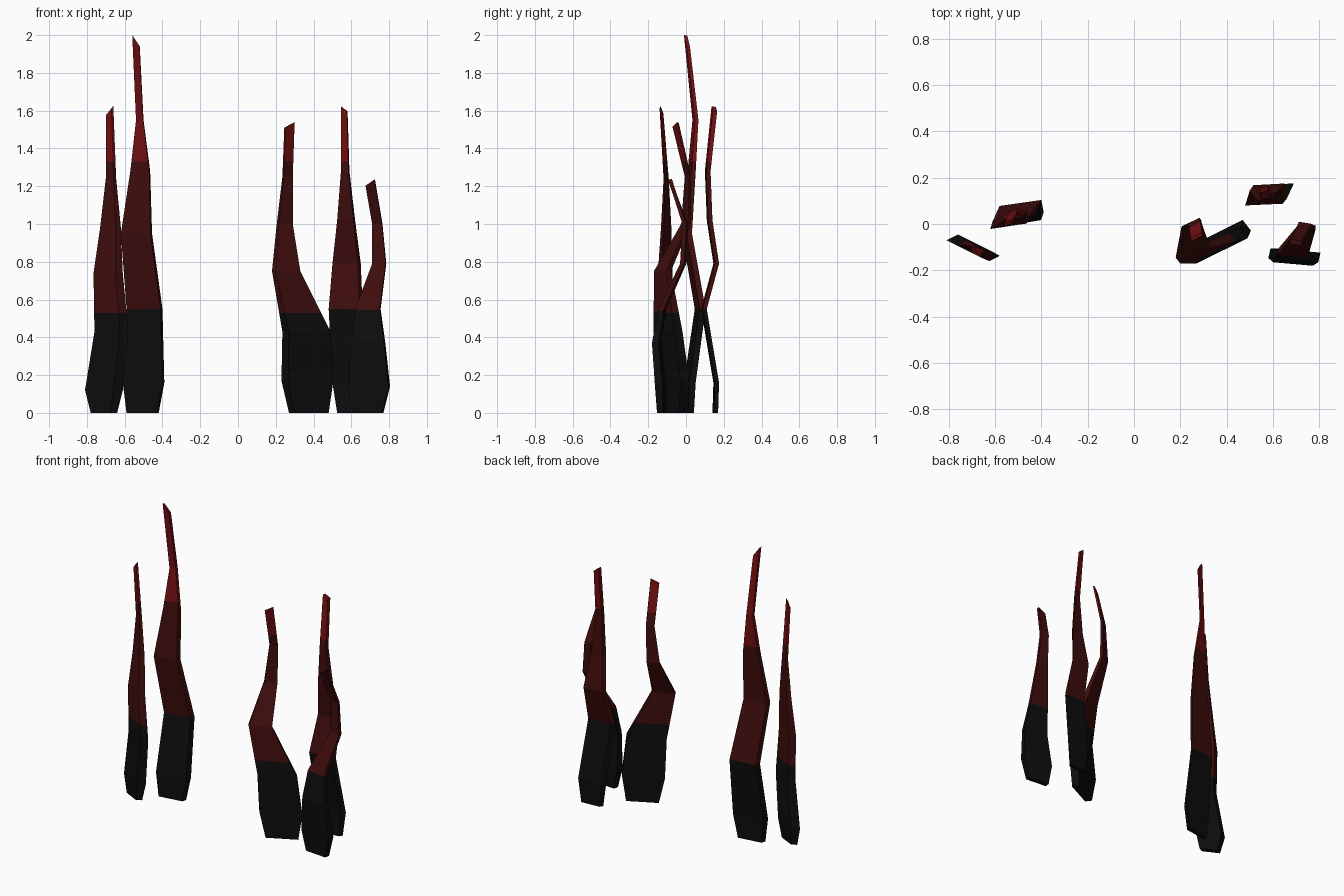
import bpy
import bmesh
from mathutils import Vector

default_cube = bpy.data.objects.get("Cube")
if default_cube:
    bpy.data.objects.remove(default_cube, do_unlink=True)


def make_material(name, red, green, blue):
    material = bpy.data.materials.new(name)
    material.use_nodes = True
    colour = (red, green, blue, 1)
    material.diffuse_color = colour
    material.node_tree.nodes["Principled BSDF"].inputs["Base Color"].default_value = colour
    return material


materials = [
    make_material("charred black", .004, .004, .004),
    make_material("dark red", .05, .004, .004),
    make_material("bright red", .17, .005, .006),
]
UPPER_BAND = 1.33


def unit_section(skew, share, rising):
    """Parallelogram filling a unit square centred on the origin."""
    along = Vector((1 - abs(skew), (1 - share) * (1 if rising else -1)))
    across = Vector((skew, share))
    start = -(along + across) / 2
    return [start, start + along, start + along + across, start + across]


def make_blade(name, section, depth, lower_band, tip_tilt, stations):
    """Loft the section through stations of (z, left x, right x, y)."""
    bm = bmesh.new()
    rings = []
    for z, x_min, x_max, y in stations:
        width = x_max - x_min
        tilt = tip_tilt if z == stations[-1][0] else 0
        rings.append([
            bm.verts.new(((x_min + x_max) / 2 + p.x * width,
                          y + p.y * depth(width),
                          z + p.x * tilt))
            for p in section])
    for low, high in zip(rings, rings[1:]):
        for i in range(len(low)):
            j = (i + 1) % len(low)
            bm.faces.new((low[i], low[j], high[j], high[i]))
    bm.faces.new(reversed(rings[0]))
    bm.faces.new(rings[-1])

    # Cut the colour bands and colour the faces by height
    for height in (lower_band, UPPER_BAND):
        bmesh.ops.bisect_plane(bm, geom=bm.verts[:] + bm.edges[:] + bm.faces[:],
                               plane_co=(0, 0, height), plane_no=(0, 0, 1))
    bmesh.ops.recalc_face_normals(bm, faces=bm.faces[:])
    for face in bm.faces:
        z = face.calc_center_median().z
        face.material_index = (z > lower_band) + (z > UPPER_BAND)

    mesh = bpy.data.meshes.new(name)
    bm.to_mesh(mesh)
    bm.free()
    for material in materials:
        mesh.materials.append(material)
    blade = bpy.data.objects.new(name, mesh)
    bpy.context.collection.objects.link(blade)
    return blade


# Short blade at the far right
make_blade("outer_right_blade", unit_section(.25, .25, False),
           lambda width: width * .5, .53, .05, [
    (0, -.78, -.64, -.1),
    (.12, -.81, -.61, -.095),
    (.43, -.76, -.58, -.115),
    (.74, -.765, -.61, -.11),
    (.98, -.73, -.62, -.105),
    (1.24, -.7, -.645, -.105),
    (1.6, -.7, -.66, -.13),
])

# Tallest blade
make_blade("tall_blade", unit_section(.05, .55, True),
           lambda width: .025 + width * .17, .55, -.06, [
    (0, -.59, -.42, .015),
    (.16, -.61, -.39, .02),
    (.55, -.59, -.4, .075),
    (.95, -.62, -.455, .005),
    (1.28, -.57, -.465, .03),
    (1.55, -.54, -.5, .05),
    (1.97, -.56, -.52, .005),
])

# Broad leaning blade on the inner left
make_blade("broad_blade", unit_section(-.13, .28, True),
           lambda width: width * .6, .53, .03, [
    (0, .27, .48, -.065),
    (.17, .23, .505, -.065),
    (.43, .235, .49, -.095),
    (.75, .18, .33, -.125),
    (1, .205, .29, 0),
    (1.25, .235, .29, .01),
    (1.525, .245, .3, -.055),
])

# Rear blade on the left
make_blade("rear_blade", unit_section(.1, .75, True),
           lambda width: .03, .55, -.025, [
    (0, .525, .67, .155),
    (.16, .5, .69, .16),
    (.55, .48, .66, .095),
    (.79, .5, .65, .16),
    (1.02, .525, .62, .125),
    (1.28, .545, .59, .115),
    (1.61, .545, .58, .15),
])

# Low bent blade at the far left
make_blade("bent_blade", unit_section(.04, .7, False),
           lambda width: .02 + width * .17, .545, .035, [
    (0, .61, .77, -.13),
    (.14, .58, .805, -.135),
    (.37, .6, .78, -.155),
    (.55, .62, .755, -.125),
    (.79, .71, .785, -.015),
    (1, .71, .765, -.005),
    (1.22, .675, .725, -.08),
])
